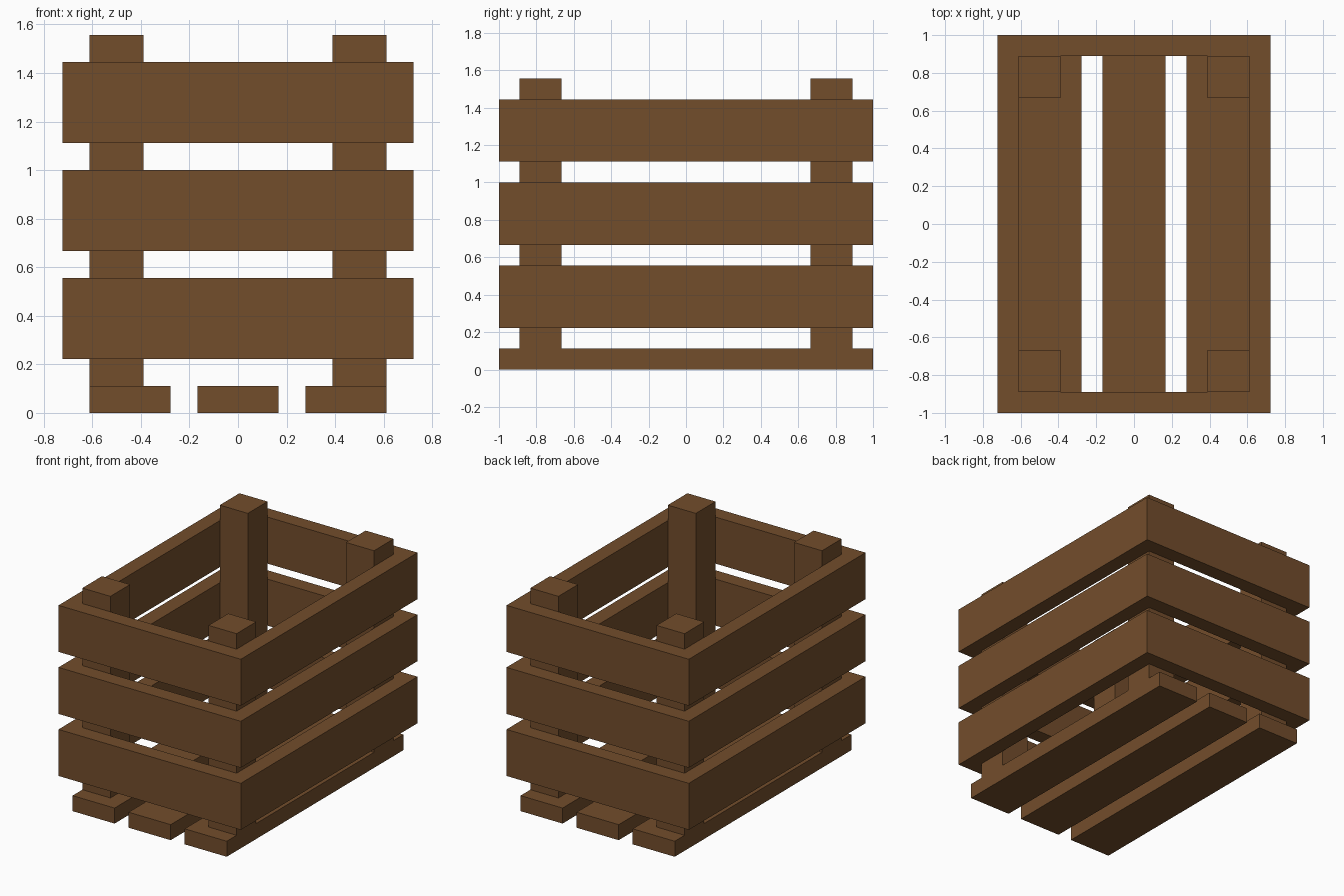
import bpy
import bmesh
from mathutils import Matrix, Vector

cube = bpy.data.objects.get("Cube")
if cube:
    bpy.data.objects.remove(cube, do_unlink=True)

U = 1 / 9                      # board thickness, the module of the whole crate
HALF_X, HALF_Y = 6.5 * U, 9 * U

# Single wood colour
wood = bpy.data.materials.new("brown_wood")
wood.use_nodes = True
COLOUR = (0.171, 0.0745, 0.0245, 1)
wood.diffuse_color = COLOUR
bsdf = next(n for n in wood.node_tree.nodes if n.type == 'BSDF_PRINCIPLED')
bsdf.inputs["Base Color"].default_value = COLOUR


def finish(name, bm):
    bmesh.ops.recalc_face_normals(bm, faces=bm.faces)
    mesh = bpy.data.meshes.new(name)
    bm.to_mesh(mesh)
    bm.free()
    mesh.materials.append(wood)
    obj = bpy.data.objects.new(name, mesh)
    bpy.context.collection.objects.link(obj)
    return obj


def box(name, centre, size):
    bm = bmesh.new()
    matrix = Matrix.Translation(centre) @ Matrix.Diagonal((*size, 1))
    bmesh.ops.create_cube(bm, size=1, matrix=matrix)
    return finish(name, bm)


def board_ring(name, z0, height):
    """Four side boards joined at the corners into one hollow rectangle."""
    bm = bmesh.new()
    corners = ((-1, -1), (1, -1), (1, 1), (-1, 1))
    outer = [bm.verts.new((sx * HALF_X, sy * HALF_Y, z0)) for sx, sy in corners]
    inner = [bm.verts.new((sx * (HALF_X - U), sy * (HALF_Y - U), z0)) for sx, sy in corners]
    for i in range(4):
        j = (i + 1) % 4
        bm.faces.new((outer[i], outer[j], inner[j], inner[i]))
    raised = bmesh.ops.extrude_face_region(bm, geom=bm.faces[:], use_keep_orig=True)
    verts = [g for g in raised["geom"] if isinstance(g, bmesh.types.BMVert)]
    bmesh.ops.translate(bm, verts=verts, vec=Vector((0, 0, height)))
    return finish(name, bm)


# Floor planks
for label, x in (("right", -4 * U), ("middle", 0), ("left", 4 * U)):
    box(f"floor_plank_{label}", (x, 0, U / 2), (3 * U, 2 * HALF_Y, U))

# Corner posts standing on the outer planks
for x_label, sx in (("right", -1), ("left", 1)):
    for y_label, sy in (("front", -1), ("back", 1)):
        box(f"{y_label}_{x_label}_post", (sx * 4.5 * U, sy * 7 * U, 7.5 * U),
            (2 * U, 2 * U, 13 * U))

# Three tiers of side boards
for i, label in enumerate(("lower", "middle", "upper")):
    board_ring(f"{label}_side_boards", (2 + 4 * i) * U, 3 * U)
